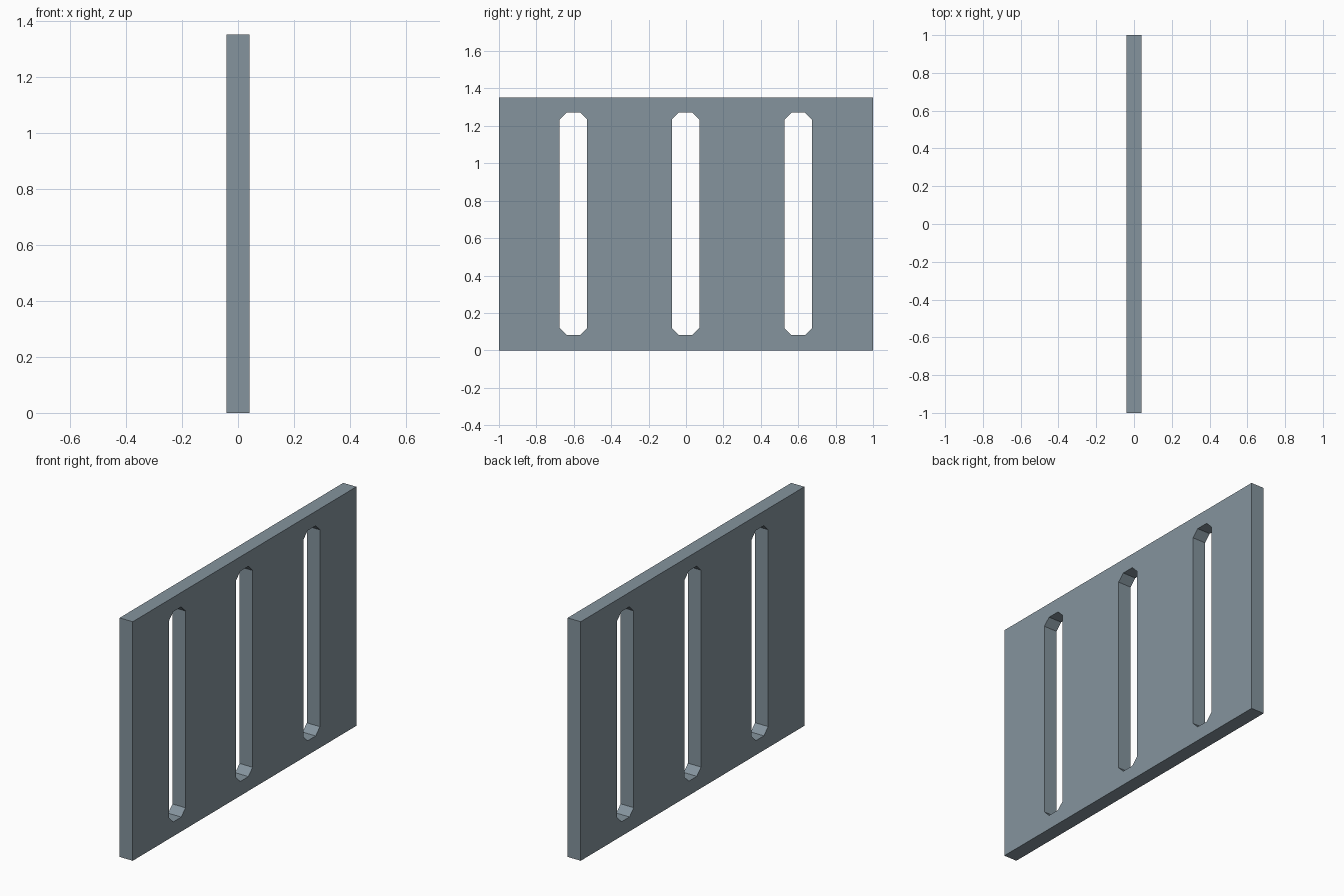
import bpy, bmesh
from math import radians

if "Cube" in bpy.data.objects:
    bpy.data.objects.remove(bpy.data.objects["Cube"])

THICK, HALF_LEN, HEIGHT = 0.082, 1.0, 1.353
SLOT_HALF_W, SLOT_HALF_H, CHAMFER = 0.074, 0.595, 0.038

curve = bpy.data.curves.new("slotted_panel", "CURVE")
curve.dimensions = "2D"
curve.fill_mode = "BOTH"
curve.extrude = THICK / 2


def add_outline(points):
    spline = curve.splines.new("POLY")
    spline.points.add(len(points) - 1)
    for p, (u, v) in zip(spline.points, points):
        p.co = (u, v, 0, 1)
    spline.use_cyclic_u = True


# Panel outline
add_outline([(-HALF_LEN, 0), (HALF_LEN, 0), (HALF_LEN, HEIGHT), (-HALF_LEN, HEIGHT)])

# Three upright slots with chamfered corners
w, h, c = SLOT_HALF_W, SLOT_HALF_H, CHAMFER
slot = [(-w + c, -h), (w - c, -h), (w, -h + c), (w, h - c),
        (w - c, h), (-w + c, h), (-w, h - c), (-w, -h + c)]
for y in (-0.602, -0.002, 0.6):
    add_outline([(y + u, HEIGHT / 2 + v) for u, v in slot])

# Stand the panel upright in the YZ plane and make it a clean mesh
panel = bpy.data.objects.new("slotted_panel", curve)
bpy.context.collection.objects.link(panel)
panel.rotation_euler = (radians(90), 0, radians(90))
panel.select_set(True)
bpy.context.view_layer.objects.active = panel
bpy.ops.object.convert(target="MESH")
bpy.ops.object.transform_apply(location=False, rotation=True, scale=False)

bm = bmesh.new()
bm.from_mesh(panel.data)
bmesh.ops.remove_doubles(bm, verts=bm.verts, dist=0.0005)
bmesh.ops.recalc_face_normals(bm, faces=bm.faces)
for f in bm.faces:
    f.smooth = False
bm.to_mesh(panel.data)
bm.free()

# Blue-grey finish
mat = bpy.data.materials.new("blue_grey")
mat.diffuse_color = (0.233, 0.296, 0.34, 1)
mat.use_nodes = True
mat.node_tree.nodes["Principled BSDF"].inputs["Base Color"].default_value = mat.diffuse_color
panel.data.materials.clear()
panel.data.materials.append(mat)
